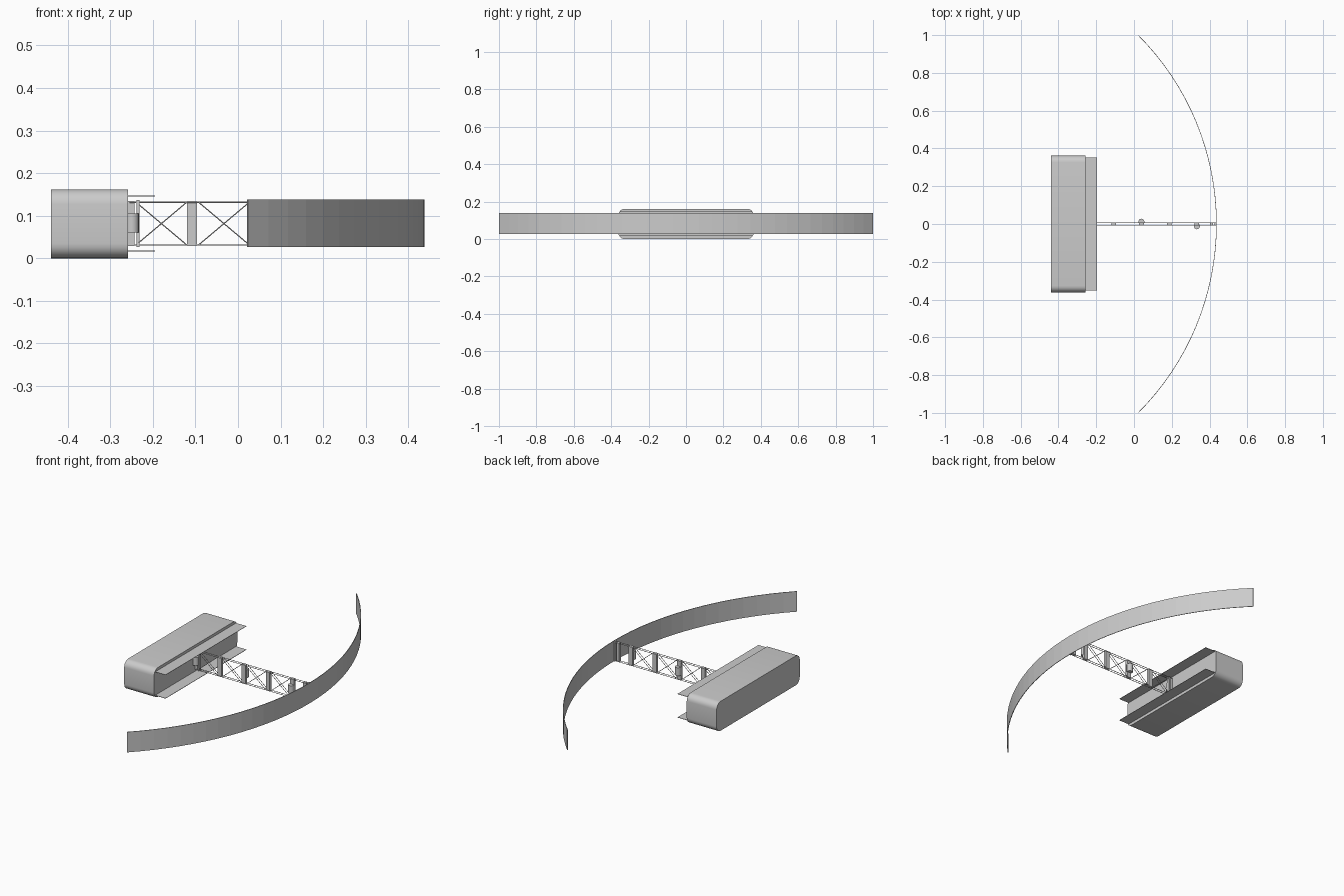
import bpy, bmesh, math
from mathutils import Vector

if "Cube" in bpy.data.objects:
    bpy.data.objects.remove(bpy.data.objects["Cube"])

grey = bpy.data.materials.new("light_grey")
grey.diffuse_color = (0.6, 0.6, 0.6, 1)
grey.use_nodes = True
grey.node_tree.nodes["Principled BSDF"].inputs["Base Color"].default_value = grey.diffuse_color


def finish(name, bm, smooth=False):
    bmesh.ops.recalc_face_normals(bm, faces=bm.faces[:])
    me = bpy.data.meshes.new(name)
    bm.to_mesh(me)
    bm.free()
    me.materials.append(grey)
    ob = bpy.data.objects.new(name, me)
    bpy.context.collection.objects.link(ob)
    if smooth:
        bpy.ops.object.select_all(action='DESELECT')
        ob.select_set(True)
        bpy.context.view_layer.objects.active = ob
        bpy.ops.object.shade_smooth_by_angle(angle=math.radians(35))
    return ob


def add_box(bm, lo, hi):
    lo, hi = Vector(lo), Vector(hi)
    vs = bmesh.ops.create_cube(bm, size=1)["verts"]
    for v in vs:
        v.co = (lo + hi) / 2 + v.co * (hi - lo)


def add_rod(bm, a, b, r, sides=6):
    a, b = Vector(a), Vector(b)
    d = b - a
    m = d.to_track_quat('Z', 'Y').to_matrix().to_4x4()
    m.translation = (a + b) / 2
    bmesh.ops.create_cone(bm, cap_ends=True, segments=sides, radius1=r,
                          radius2=r, depth=d.length, matrix=m)


# Main housing: rounded rectangle in the y-z plane, extruded along x
bm = bmesh.new()
W, H, R, STEPS = 0.362, 0.162, 0.035, 6
ring = []
for q, (sy, sz) in enumerate([(1, 1), (-1, 1), (-1, -1), (1, -1)]):
    for i in range(STEPS + 1):
        a = math.pi / 2 * (q + i / STEPS)
        y = sy * (W - R) + R * math.cos(a)
        z = H / 2 + sz * (H / 2 - R) + R * math.sin(a)
        ring.append(bm.verts.new((-0.44, y, z)))
back = bm.faces.new(ring)
ext = bmesh.ops.extrude_face_region(bm, geom=[back], use_keep_orig=True)
new = [g for g in ext["geom"] if isinstance(g, bmesh.types.BMVert)]
bmesh.ops.translate(bm, verts=new, vec=(0.182, 0, 0))
finish("housing", bm, True)

# Two thin shelves projecting from the housing
for name, z in (("lower_shelf", 0.017), ("upper_shelf", 0.146)):
    bm = bmesh.new()
    add_box(bm, (-0.26, -0.352, z - 0.001), (-0.195, 0.352, z + 0.001))
    finish(name, bm)

# Curved band: quarter arc of thin sheet
bm = bmesh.new()
RAD, CX, N = 1.414, -0.976, 32
rows = []
for i in range(N + 1):
    a = math.radians(-45 + 90 * i / N)
    rows.append([bm.verts.new((CX + r * math.cos(a), r * math.sin(a), z))
                 for r, z in ((RAD, 0.026), (RAD, 0.138),
                              (RAD - 0.003, 0.138), (RAD - 0.003, 0.026))])
for p, q in zip(rows, rows[1:]):
    for k in range(4):
        bm.faces.new((p[k], p[(k + 1) % 4], q[(k + 1) % 4], q[k]))
bm.faces.new(rows[0])
bm.faces.new(rows[-1])
finish("curved_band", bm)

# Truss chords
X0, STEP, ZL, ZH, T = -0.255, 0.147, 0.031, 0.132, 0.007
bm = bmesh.new()
for z in (ZL, ZH):
    for y in (-T, T):
        add_rod(bm, (X0, y, z), (0.433, y, z), 0.0016)
finish("truss_chords", bm)

# Truss posts
posts = [X0 + STEP * i for i in range(5)]
bm = bmesh.new()
for x in posts + [0.41]:
    w = 0.008 if x == 0.41 else 0.012
    add_box(bm, (x - w, -T, 0.029), (x + w, T, 0.135))
add_box(bm, (-0.239, -0.008, 0.027), (-0.232, 0.008, 0.137))
add_box(bm, (0.426, -0.008, 0.027), (0.433, 0.008, 0.137))
finish("truss_posts", bm)

# Crossed braces in every bay
bm = bmesh.new()
ends = posts[:4]
for x in ends:
    a, b = x + 0.015, x + STEP - 0.012
    for y in (-T, T):
        add_rod(bm, (a, y, ZL), (b, y, ZH), 0.0013)
        add_rod(bm, (a, y, ZH), (b, y, ZL), 0.0013)
finish("truss_braces", bm)

# Small round drums on alternating sides of the truss
bm = bmesh.new()
for x, y in ((X0 + 0.006, -0.012), (0.039, 0.012), (0.333, -0.012)):
    add_rod(bm, (x, y, 0.06), (x, y, 0.105), 0.016, 16)
finish("truss_drums", bm, True)
